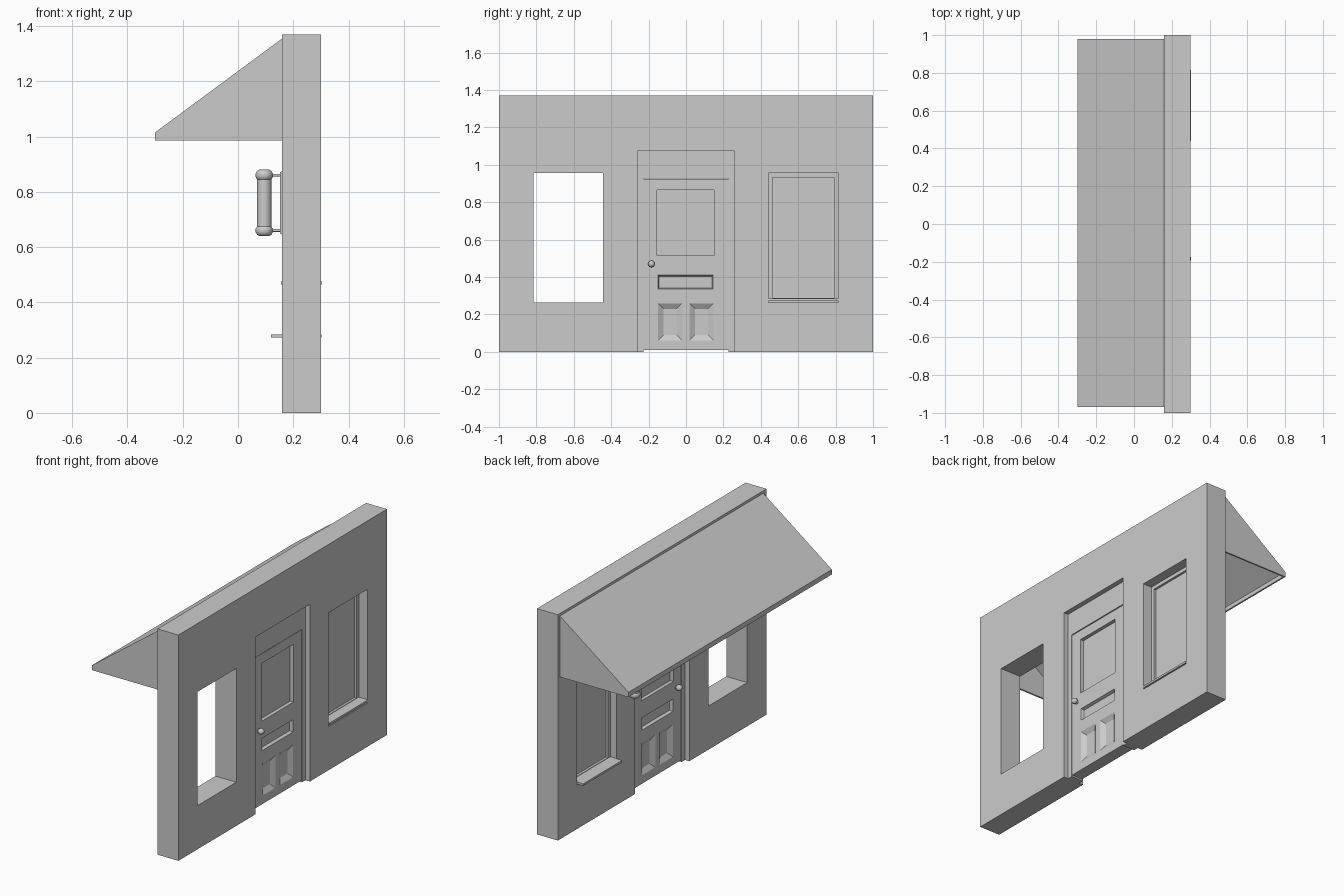
import bpy, bmesh, math
from mathutils import Matrix

if "Cube" in bpy.data.objects:
    bpy.data.objects.remove(bpy.data.objects["Cube"])


def finish(name, bm):
    bmesh.ops.recalc_face_normals(bm, faces=bm.faces)
    me = bpy.data.meshes.new(name)
    bm.to_mesh(me)
    bm.free()
    ob = bpy.data.objects.new(name, me)
    bpy.context.collection.objects.link(ob)
    return ob


def frustum(name, xa, xb, y0, y1, z0, z1, inset=0.0):
    """Block from xa to xb; the xb end is shrunk by inset."""
    bm = bmesh.new()
    rings = []
    for x, i in ((xa, 0), (xb, inset)):
        rings.append([bm.verts.new((x, y, z)) for y, z in
                      ((y0 + i, z0 + i), (y1 - i, z0 + i), (y1 - i, z1 - i), (y0 + i, z1 - i))])
    a, b = rings
    bm.faces.new(a)
    bm.faces.new(b)
    for k in range(4):
        bm.faces.new((a[k], a[k - 1], b[k - 1], b[k]))
    return finish(name, bm)


def prism(name, profile, y0, y1):
    """XZ profile extruded along y."""
    bm = bmesh.new()
    f = bm.faces.new([bm.verts.new((x, y0, z)) for x, z in profile])
    g = bmesh.ops.extrude_face_region(bm, geom=[f])
    bmesh.ops.translate(bm, vec=(0, y1 - y0, 0),
                        verts=[v for v in g["geom"] if isinstance(v, bmesh.types.BMVert)])
    return finish(name, bm)


def lathe(name, profile, matrix, n=32):
    """(radius, height) profile spun about z, then placed by matrix."""
    bm = bmesh.new()
    vs = [bm.verts.new((r, 0, h)) for r, h in profile]
    es = [bm.edges.new(p) for p in zip(vs, vs[1:])]
    bmesh.ops.spin(bm, geom=vs + es, cent=(0, 0, 0), axis=(0, 0, 1),
                   angle=math.tau, steps=n, use_merge=True)
    bmesh.ops.remove_doubles(bm, verts=bm.verts, dist=1e-5)
    bm.transform(matrix)
    ob = finish(name, bm)
    bpy.ops.object.select_all(action='DESELECT')
    ob.select_set(True)
    bpy.context.view_layer.objects.active = ob
    bpy.ops.object.shade_smooth_by_angle(angle=math.radians(40))
    return ob


def carve(ob, cutters):
    bpy.context.view_layer.objects.active = ob
    for c in cutters:
        c.hide_render = True
        m = ob.modifiers.new("cut", 'BOOLEAN')
        m.operation, m.solver, m.object = 'DIFFERENCE', 'EXACT', c
        bpy.ops.object.modifier_apply(modifier=m.name)
        bpy.data.objects.remove(c)


def frame(name, x0, x1, y0, y1, z0, z1, w):
    ob = frustum(name, x0, x1, y0, y1, z0, z1)
    carve(ob, [frustum("cutter", x0 - .1, x1 + .1, y0 + w, y1 - w, z0 + w, z1 - w)])
    return ob


# Wall with two window openings and a doorway
wall = frustum("wall", .16, .30, -1, 1, 0, 1.37)
carve(wall, [frustum("cutter", 0, .5, *r) for r in (
    (-.815, -.445, .265, .955), (.44, .815, .265, .955), (-.26, .26, -.1, 1.075))])

# Glazed window with sill
frame("window_frame", .20, .24, .44, .815, .265, .955, .022)
frustum("window_pane", .215, .226, .45, .805, .275, .945)
frustum("window_sill", .12, .302, .44, .815, .272, .284)

# Door frame: posts and the panel over the door
for side in (-1, 1):
    frustum("door_post", .19, .27, side * .26, side * .228, 0, 1.075)
frustum("door_header", .19, .27, -.228, .228, .928, 1.075)

# Door with panels sunk into both faces: y0, y1, z0, z1, depth, slope inset
door = frustum("door", .193, .267, -.228, .226, .01, .924)
panels = ((-.155, .15, .515, .865, .022, 0), (-.15, .145, .335, .41, .018, .006),
          (-.15, -.02, .06, .26, .018, .03), (.018, .148, .06, .26, .018, .03))
carve(door, [frustum("cutter", face + s * .0005, face - s * d, *r, i)
             for face, s in ((.267, 1), (.193, -1)) for *r, d, i in panels])

# Door knobs on both sides
ball = [(.018 * math.sin(a), .018 - .018 * math.cos(a))
        for a in (math.pi * k / 12 for k in range(2, 13))]
knob = [(0, -.004), (.014, -.004), (.014, .001), (.009, .001)] + ball
knob[-1] = (0, .036)
for s in (-1, 1):
    lathe("door_knob", knob, Matrix.Translation((.23 + s * .037, -.185, .47))
          @ Matrix.Rotation(s * math.pi / 2, 4, 'Y'), 24)

# Hollow awning: sloped sheet with front lip, and two end panels
prism("awning_sheet", [(-.30, .985), (-.29, .985), (-.29, 1.01), (.16, 1.341),
                       (.16, 1.355), (-.30, 1.015)], -.97, .98)
for y in (-.97, .97):
    prism("awning_end", [(-.30, .985), (.16, .985), (.16, 1.355), (-.30, 1.015)], y, y + .01)

# Wall lamp: glass tube with rounded caps, arms and backplate
LY = .355
lathe("lamp_tube", [(0, .65), (.026, .65), (.026, .87), (0, .87)],
      Matrix.Translation((.095, LY, 0)))
cap = [(0, -.02), (.018, -.02), (.026, -.015), (.031, -.006), (.031, .006),
       (.026, .015), (.018, .02), (0, .02)]
for z in (.66, .86):
    lathe("lamp_cap", cap, Matrix.Translation((.095, LY, z)))
    lathe("lamp_arm", [(0, 0), (.005, 0), (.005, .04), (0, .04)],
          Matrix.Translation((.12, LY, z)) @ Matrix.Rotation(math.pi / 2, 4, 'Y'), 12)
frustum("lamp_backplate", .16, .152, LY - .03, LY + .03, .645, .875, .004)
